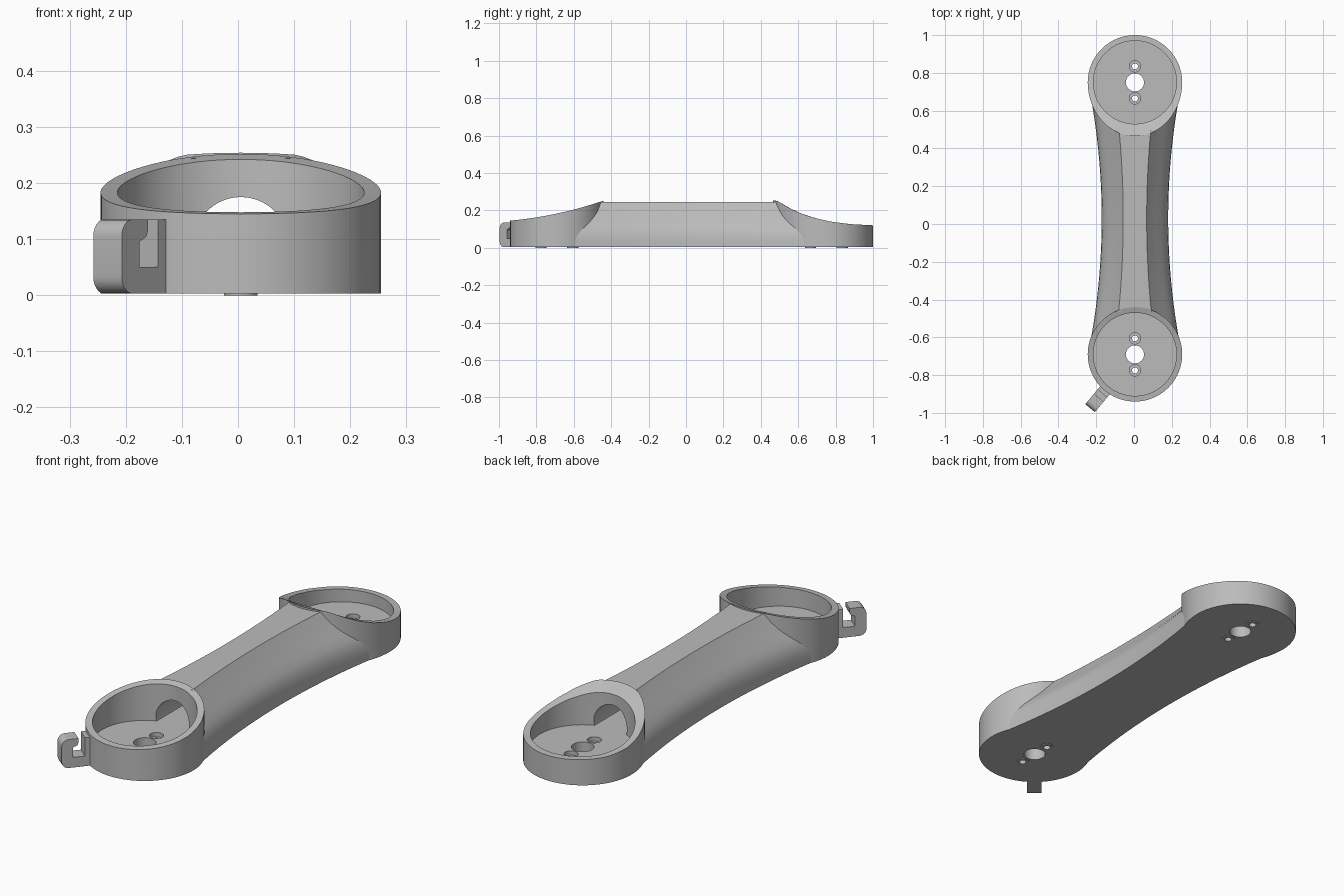
import bpy, bmesh
from math import sin, cos, pi, sqrt, atan2
from mathutils import Matrix, Vector

if "Cube" in bpy.data.objects:
    bpy.data.objects.remove(bpy.data.objects["Cube"])

CX, BASE, FLOOR = 0.005, 0.003, 0.065
SEG = 96

grey = bpy.data.materials.new("plain grey")
grey.use_nodes = True
grey.diffuse_color = (0.5, 0.5, 0.5, 1)
grey.node_tree.nodes["Principled BSDF"].inputs["Base Color"].default_value = (0.5, 0.5, 0.5, 1)


def loft(name, rings, close=False):
    """Skin a list of equal point rings; cap the ends, or close into a loop."""
    bm = bmesh.new()
    rows = [[bm.verts.new(p) for p in ring] for ring in rings]
    n = len(rows[0])
    pairs = list(zip(rows, rows[1:]))
    if close:
        pairs.append((rows[-1], rows[0]))
    else:
        bm.faces.new(rows[0])
        bm.faces.new(rows[-1])
    for a, b in pairs:
        for i in range(n):
            j = (i + 1) % n
            bm.faces.new((a[i], a[j], b[j], b[i]))
    bmesh.ops.recalc_face_normals(bm, faces=bm.faces)
    mesh = bpy.data.meshes.new(name)
    bm.to_mesh(mesh)
    bm.free()
    mesh.materials.append(grey)
    ob = bpy.data.objects.new(name, mesh)
    bpy.context.collection.objects.link(ob)
    return ob


def circle(r, cy, z, seg=SEG, stretch=1.0):
    """Ring in plan; stretch lengthens its -y half. z may be a function of y."""
    pts = []
    for i in range(seg):
        a = 2 * pi * i / seg
        y = cy + r * sin(a) * (stretch if sin(a) < 0 else 1)
        pts.append((CX + r * cos(a), y, z(y) if callable(z) else z))
    return pts


def activate(ob):
    bpy.ops.object.select_all(action="DESELECT")
    ob.select_set(True)
    bpy.context.view_layer.objects.active = ob


def cut(ob, cutter):
    activate(ob)
    mod = ob.modifiers.new("cut", "BOOLEAN")
    mod.operation, mod.solver, mod.object = "DIFFERENCE", "EXACT", cutter
    bpy.ops.object.modifier_apply(modifier=mod.name)
    bpy.data.objects.remove(cutter)


def smooth(ob):
    activate(ob)
    bpy.ops.object.shade_smooth_by_angle(angle=0.5)


def drill(r, cy, z0, z1):
    return loft("drill", [circle(r, cy, z0, 32), circle(r, cy, z1, 32)])


def tunnel(y0, y1):
    """Arched cable passage, flat along the cup floor."""
    r, zc = 0.085, 0.09
    a0 = atan2(FLOOR - zc, sqrt(r * r - (FLOOR - zc) ** 2))
    angles = [a0 + (pi - 2 * a0) * i / 32 for i in range(33)]
    return loft("tunnel", [[(CX + r * cos(a), y, zc + r * sin(a)) for a in angles]
                           for y in (y0, y1)])


def interpolate(points, t):
    for (a, za), (b, zb) in zip(points, points[1:]):
        if t <= b:
            break
    k = min(1, max(0, (t - a) / (b - a)))
    return za + (zb - za) * k


def front_rim(y):
    t = (y + 0.94) / 0.5
    return 0.145 + 0.045 * t + 0.062 * t * t


BACK_RIM = [(0.465, 0.254), (0.49, 0.25), (0.53, 0.225), (0.58, 0.198), (0.64, 0.174),
            (0.7, 0.156), (0.78, 0.139), (0.88, 0.126), (1.0, 0.12)]


def back_rim(y):
    return interpolate(BACK_RIM, y)


# Arm: waisted loft with a flat ridge and flared flanks
SECTION = [(0, 0.245), (0.2, 0.212), (0.42, 0.178), (0.64, 0.146), (0.8, 0.12),
           (0.9, 0.098), (0.97, 0.07), (1, 0.04), (1, BASE)]
rings = []
for i in range(41):
    y = -0.62 + 1.3 * i / 40
    t = (y - 0.03) ** 2
    ridge, side = 0.062 + 0.1 * t, 0.176 + 0.14 * t
    half = [(ridge + (side - ridge) * f, z) for f, z in SECTION]
    rings.append([(CX + x, y, z) for x, z in half] + [(CX - x, y, z) for x, z in reversed(half)])
arm = loft("arm", rings)

# Cups with a swept rim, a bored floor and two counterbored screw holes
for name, cy, rim, stretch in (("front", -0.69, front_rim, 1.0), ("back", 0.75, back_rim, 1.14)):
    cut(arm, loft("clearance", [circle(0.24, cy, z, SEG, stretch) for z in (-0.1, 0.5)]))
    cup = loft(name + "_cup", [circle(0.25, cy, BASE, SEG, stretch),
                               circle(0.25, cy, rim, SEG, stretch),
                               circle(0.22, cy, rim),
                               circle(0.22, cy, FLOOR)])
    cut(cup, drill(0.048, cy, -0.1, 0.12))
    for s in (-1, 1):
        hy = cy + s * 0.085
        cut(cup, drill(0.016, hy, -0.1, 0.12))
        cut(cup, drill(0.03, hy, FLOOR - 0.02, 0.12))
        foot = loft(name + "_screw_foot", [circle(r, hy, z, 32) for r, z in
                    ((0.016, 0), (0.03, 0), (0.03, 0.004), (0.016, 0.004))], close=True)
        smooth(foot)
    inward = 1 if cy < 0 else -1
    ends = sorted((cy + inward * 0.15, cy + inward * 0.35))
    cut(cup, tunnel(*ends))
    smooth(cup)

cut(arm, tunnel(-0.6, 0.66))
smooth(arm)


# Cable hook: J-shaped profile set radially on the front cup
def corner(cx, cz, r, start):
    return [(cx + r * cos(start + pi / 2 * i / 6), cz + r * sin(start + pi / 2 * i / 6))
            for i in range(7)]


profile = [(-0.012, BASE)]
profile += corner(0.096, BASE + 0.03, 0.03, -pi / 2)
profile += corner(0.096, 0.105, 0.03, 0)
profile += [(0.053, 0.135), (0.053, 0.115), (0.058, 0.104), (0.076, 0.096), (0.076, 0.05),
            (0.025, 0.05), (0.025, 0.135), (-0.012, 0.135)]
out = Vector((-0.64, -0.768, 0)).normalized()
side = Vector((-out.y, out.x, 0))
root = Vector((CX, -0.69, 0)) + out * 0.245
hook = loft("cable_hook", [[root + out * d + side * w + Vector((0, 0, z)) for d, z in profile]
                           for w in (-0.033, 0.033)])
smooth(hook)
